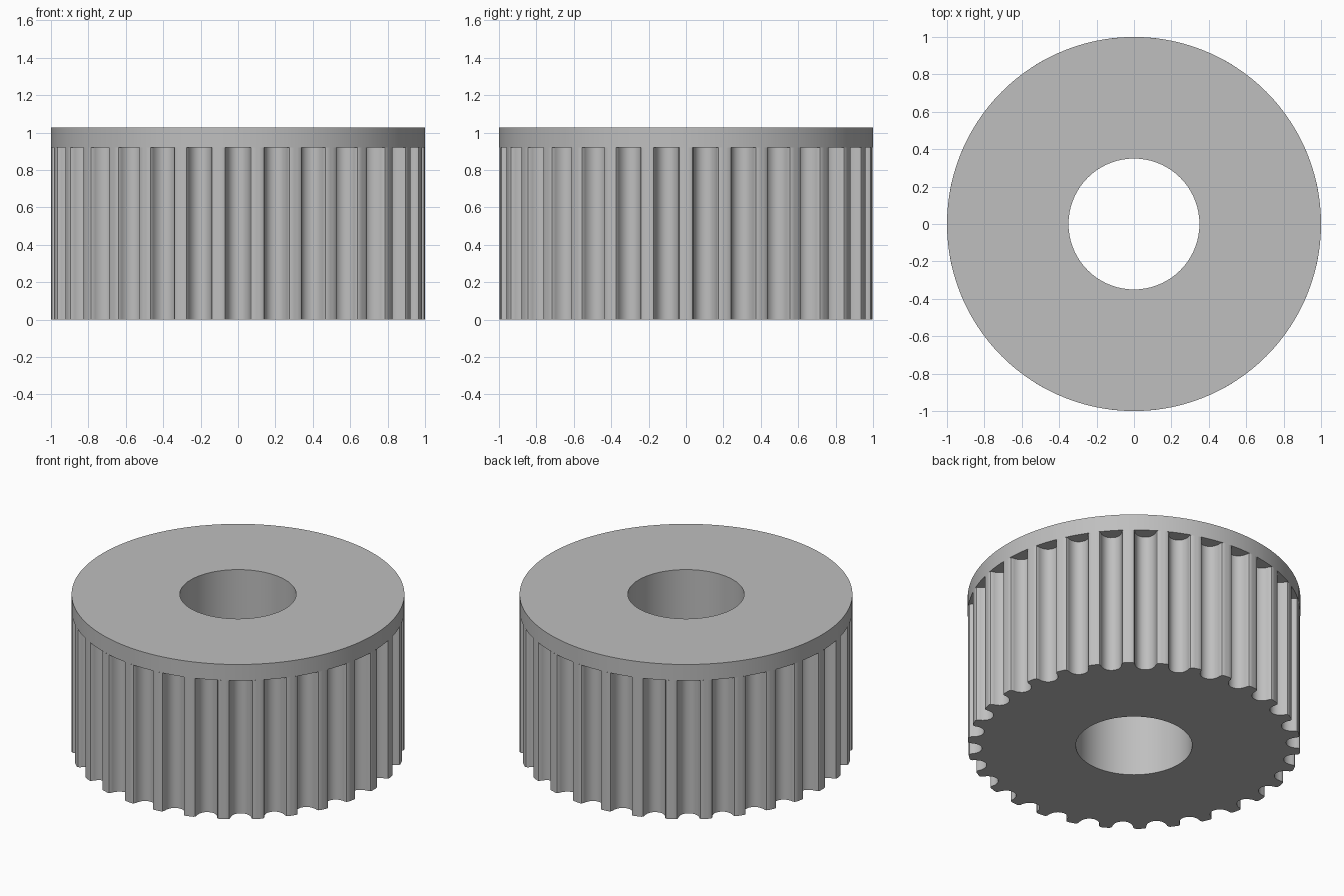
import bpy, bmesh
from math import pi, sin, cos, asin, sqrt, radians

cube = bpy.data.objects.get("Cube")
if cube:
    bpy.data.objects.remove(cube)

TEETH = 30
BORE = 0.35
FLANGE_Z, TOP_Z = 0.92, 1.027

grey = bpy.data.materials.new("plain grey")
grey.use_nodes = True
colour = (0.52, 0.52, 0.52, 1)
grey.diffuse_color = colour
grey.node_tree.nodes["Principled BSDF"].inputs["Base Color"].default_value = colour

# Half of one groove: (offset from its centre line, depth below the rim chord)
HALF_GROOVE = [(0.080, 0), (0.070, 0.004), (0.064, 0.014), (0.062, 0.026),
               (0.059, 0.037), (0.054, 0.048), (0.048, 0.058),
               (0.038, 0.069), (0.027, 0.076), (0.014, 0.081), (0, 0.082)]


def circle(radius, sides):
    return [(radius * cos(2 * pi * i / sides), radius * sin(2 * pi * i / sides))
            for i in range(sides)]


def toothed_outline():
    half_width = HALF_GROOVE[0][0]
    chord = sqrt(1 - half_width ** 2)
    groove = [(-x, d) for x, d in HALF_GROOVE] + HALF_GROOVE[-2::-1]
    step = 2 * pi / TEETH
    corner = asin(half_width)
    points = []
    for i in range(TEETH):
        a = -pi / 2 + i * step
        for x, d in groove:
            r = chord - d
            points.append((r * cos(a) - x * sin(a), r * sin(a) + x * cos(a)))
        # points along the curved land between two grooves
        for t in (1 / 3, 2 / 3):
            b = a + corner + t * (step - 2 * corner)
            points.append((cos(b), sin(b)))
    return points


def ring_solid(name, outline, hole, z0, z1, open_top=False):
    """Extruded outline with a hole through it."""
    bm = bmesh.new()
    edges = []
    for loop in (outline, hole):
        verts = [bm.verts.new((x, y, z0)) for x, y in loop]
        edges += [bm.edges.new((verts[i - 1], verts[i])) for i in range(len(verts))]
    bmesh.ops.triangle_fill(bm, edges=edges, use_beauty=True, normal=(0, 0, -1))
    result = bmesh.ops.extrude_face_region(bm, geom=bm.faces[:], use_keep_orig=True)
    moved = [g for g in result["geom"] if isinstance(g, bmesh.types.BMVert)]
    bmesh.ops.translate(bm, verts=moved, vec=(0, 0, z1 - z0))
    bmesh.ops.recalc_face_normals(bm, faces=bm.faces[:])
    if open_top:
        caps = [f for f in bm.faces if all(v.co.z > z1 - 0.001 for v in f.verts)]
        bmesh.ops.delete(bm, geom=caps, context="FACES_ONLY")
    mesh = bpy.data.meshes.new(name)
    bm.to_mesh(mesh)
    bm.free()
    mesh.materials.append(grey)
    obj = bpy.data.objects.new(name, mesh)
    bpy.context.collection.objects.link(obj)
    bpy.ops.object.select_all(action="DESELECT")
    obj.select_set(True)
    bpy.context.view_layer.objects.active = obj
    bpy.ops.object.shade_smooth_by_angle(angle=radians(30))
    return obj


# Toothed drum, closed above by the flange
ring_solid("toothed_drum", toothed_outline(), circle(BORE, 72), 0, FLANGE_Z, open_top=True)

# Plain flange on top
ring_solid("top_flange", circle(1, 120), circle(BORE, 72), FLANGE_Z, TOP_Z)
